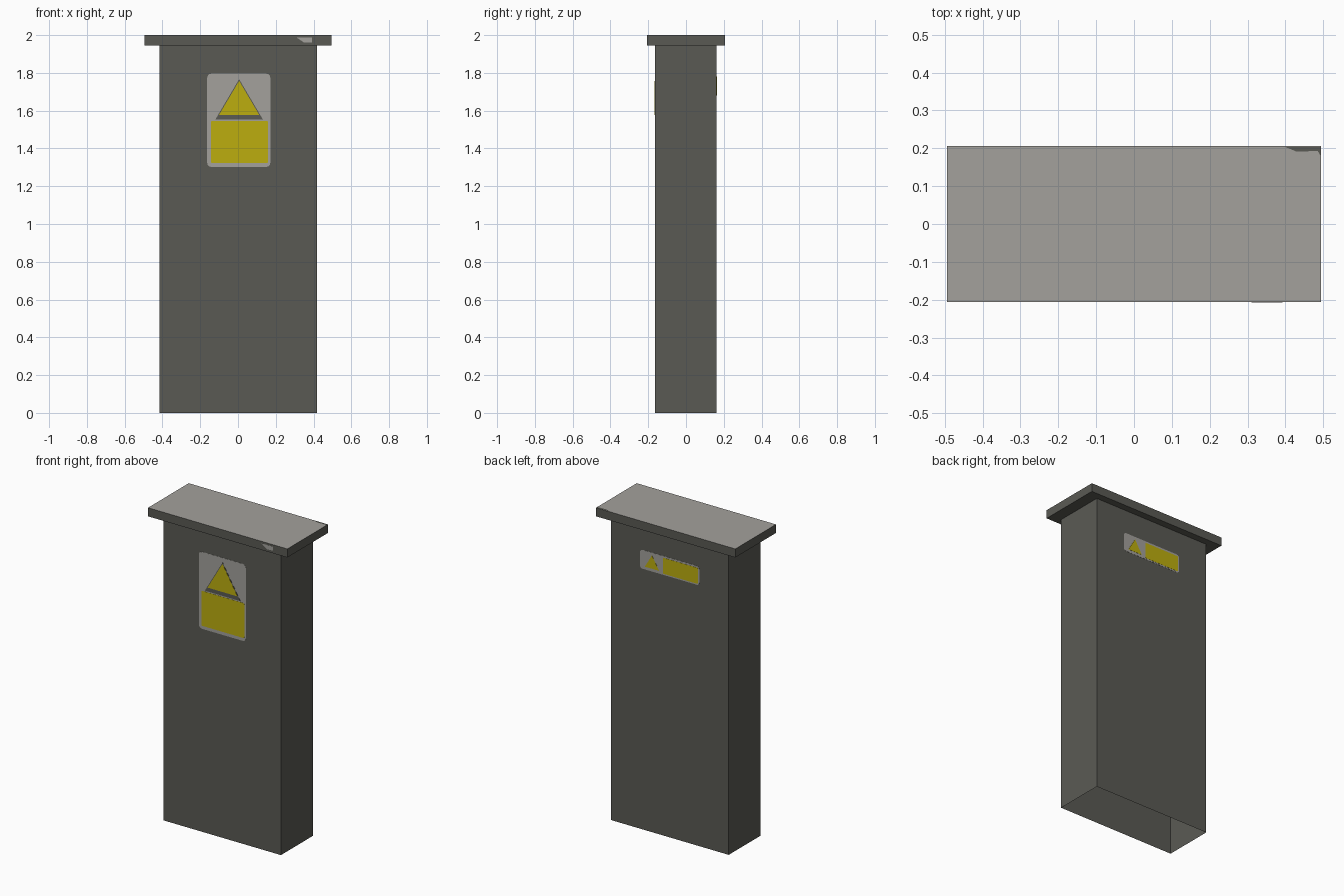
import bpy, bmesh, math

if "Cube" in bpy.data.objects:
    bpy.data.objects.remove(bpy.data.objects["Cube"])


def srgb(r, g, b):
    f = lambda c: c / 12.92 if c <= 0.04045 else ((c + 0.055) / 1.055) ** 2.4
    return (f(r / 255), f(g / 255), f(b / 255), 1.0)


def material(name, rgb):
    m = bpy.data.materials.new(name)
    m.diffuse_color = srgb(*rgb)
    m.use_nodes = True
    m.node_tree.nodes["Principled BSDF"].inputs["Base Color"].default_value = m.diffuse_color
    return m


DARK = material("dark_grey_metal", (90, 90, 84))
LIGHT = material("light_grey", (163, 161, 156))
YELLOW = material("warning_yellow", (188, 174, 15))


def add_object(name, bm, mats):
    mesh = bpy.data.meshes.new(name)
    bmesh.ops.recalc_face_normals(bm, faces=bm.faces)
    bm.to_mesh(mesh)
    bm.free()
    for m in mats:
        mesh.materials.append(m)
    ob = bpy.data.objects.new(name, mesh)
    bpy.context.collection.objects.link(ob)
    return ob


def box(x0, x1, y0, y1, z0, z1):
    bm = bmesh.new()
    bmesh.ops.create_cube(bm, size=1)
    for v in bm.verts:
        v.co = (x1 if v.co.x > 0 else x0, y1 if v.co.y > 0 else y0, z1 if v.co.z > 0 else z0)
    bm.normal_update()
    return bm


def rect(u0, u1, v0, v1, r):
    """Rounded rectangle outline."""
    pts = []
    corners = ((u1 - r, v1 - r), (u0 + r, v1 - r), (u0 + r, v0 + r), (u1 - r, v0 + r))
    for i, (cu, cv) in enumerate(corners):
        for k in range(4):
            a = math.radians(90 * i + 30 * k)
            pts.append((cu + r * math.cos(a), cv + r * math.sin(a)))
    return pts


def plate(name, pts, y, mat, direction, thick):
    """Thin plate in the xz plane, standing out from the wall at y."""
    bm = bmesh.new()
    f = bm.faces.new([bm.verts.new((u, y, v)) for u, v in pts])
    ext = bmesh.ops.extrude_face_region(bm, geom=[f])
    # Move the copied outline away from the wall, keeping the back face closed
    for e in ext["geom"]:
        if isinstance(e, bmesh.types.BMVert):
            e.co.y += direction * thick
    return add_object(name, bm, [mat])


# Cabinet shell, open underneath
bm = box(-0.416, 0.419, FRONT := -0.163, BACK := 0.161, 0, 1.945)
bmesh.ops.delete(bm, geom=[f for f in bm.faces if abs(f.normal.z) > 0.5], context="FACES_ONLY")
add_object("cabinet_body", bm, [DARK])

# Overhanging roof slab with a light top
bm = box(-0.494, 0.494, -0.206, 0.206, 1.945, 2.0)
for f in bm.faces:
    f.material_index = 1 if f.normal.z > 0.5 else 0
add_object("roof_slab", bm, [DARK, LIGHT])

# Front warning sign
plate("front_sign_backing", rect(-0.163, 0.171, 1.302, 1.796, 0.022), FRONT, LIGHT, -1, 0.001)
plate("front_sign_triangle_border", [(-0.12, 1.553), (0.132, 1.553), (0.006, 1.767)], FRONT, DARK, -1, 0.002)
plate("front_sign_triangle", [(-0.10, 1.578), (0.112, 1.578), (0.006, 1.758)], FRONT, YELLOW, -1, 0.003)
plate("front_sign_panel", rect(-0.144, 0.16, 1.322, 1.546, 0.008), FRONT, YELLOW, -1, 0.002)

# Back warning sign
plate("back_sign_backing", rect(-0.208, 0.213, 1.672, 1.793, 0.018), BACK, LIGHT, 1, 0.001)
plate("back_sign_triangle", [(0.077, 1.69), (0.178, 1.69), (0.128, 1.775)], BACK, YELLOW, 1, 0.002)
plate("back_sign_panel", rect(-0.20, 0.05, 1.68, 1.782, 0.008), BACK, YELLOW, 1, 0.002)

# Worn paint on the roof edge
plate("front_edge_wear", [(0.31, 1.987), (0.35, 1.96), (0.392, 1.962), (0.392, 1.988)], -0.206, LIGHT, -1, 0.0008)
bm = bmesh.new()
bm.faces.new([bm.verts.new((x, y, 2.0006)) for x, y in ((0.398, 0.204), (0.43, 0.191), (0.485, 0.193), (0.493, 0.18), (0.493, 0.204))])
ob = add_object("roof_corner_wear", bm, [DARK])
if ob.data.polygons[0].normal.z < 0:
    ob.data.flip_normals()
